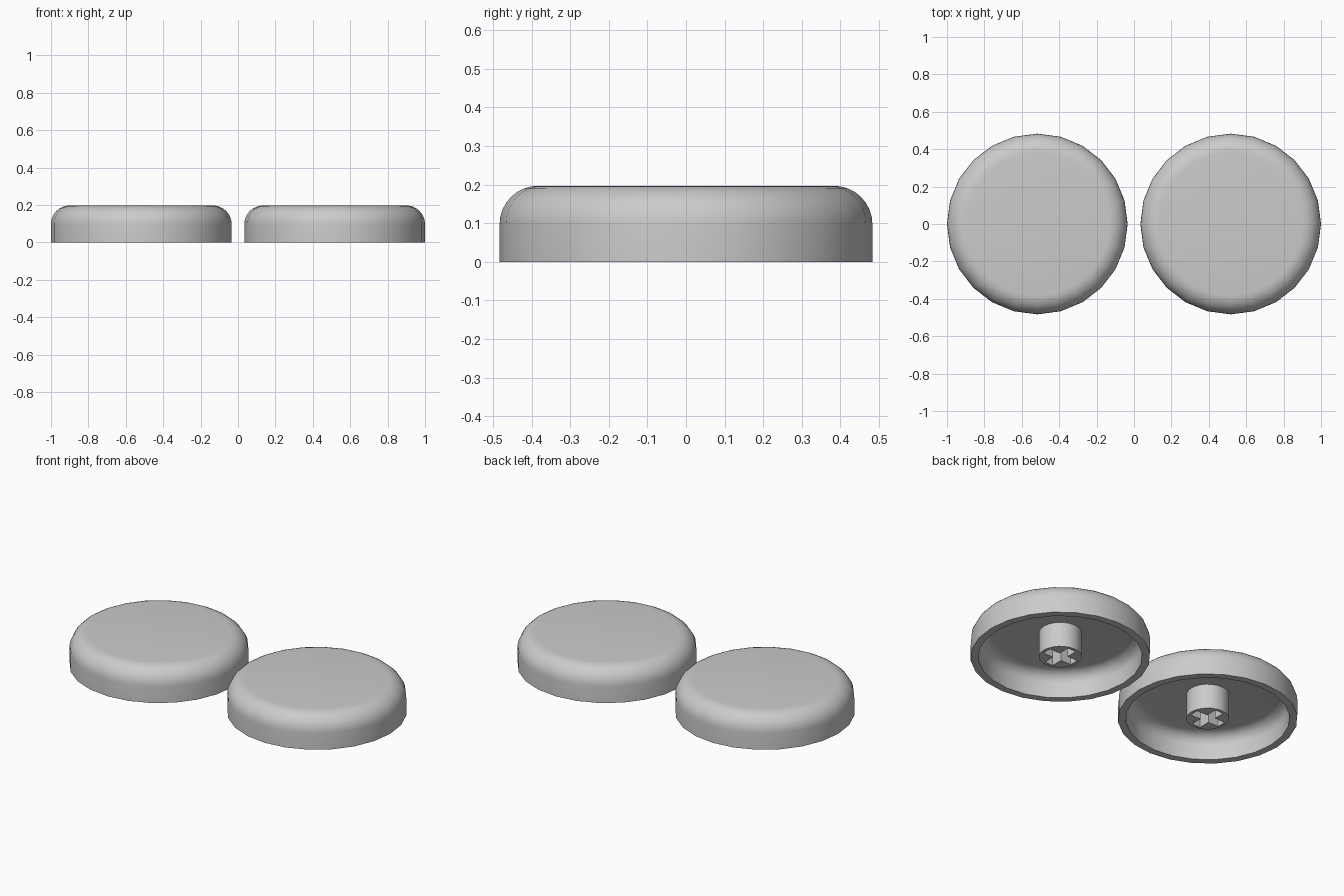
import bpy
import bmesh
from math import cos, sin, pi

if "Cube" in bpy.data.objects:
    bpy.data.objects.remove(bpy.data.objects["Cube"], do_unlink=True)

SIDES = 24
RADIUS, HEIGHT, FILLET = 0.483, 0.197, 0.1
INNER, CEILING, INNER_FILLET = 0.441, 0.148, 0.07
STEM, ARM, HALF_SLOT, SLOT_DEPTH = 0.115, 0.096, 0.027, 0.14
OFFSET = 1 - RADIUS

grey = bpy.data.materials.new("light grey plastic")
grey.use_nodes = True
grey.diffuse_color = (0.6, 0.6, 0.6, 1)
grey.node_tree.nodes["Principled BSDF"].inputs["Base Color"].default_value = (0.6, 0.6, 0.6, 1)


def circle(bm, r, z):
    return [bm.verts.new((r * cos(2 * pi * i / SIDES), r * sin(2 * pi * i / SIDES), z))
            for i in range(SIDES)]


def bridge(bm, a, b):
    n = len(a)
    for i in range(n):
        j = (i + 1) % n
        bm.faces.new((a[i], a[j], b[j], b[i]))


def fillet(r, top, size, steps):
    """Quarter round from the wall up to the flat, as (radius, height) points."""
    return [(r - size + size * cos(t * pi / 2 / steps),
             top - size + size * sin(t * pi / 2 / steps)) for t in range(steps + 1)]


def finish(bm, name, x):
    bmesh.ops.recalc_face_normals(bm, faces=bm.faces)
    mesh = bpy.data.meshes.new(name)
    bm.to_mesh(mesh)
    bm.free()
    mesh.materials.append(grey)
    obj = bpy.data.objects.new(name, mesh)
    obj.location.x = x
    bpy.context.collection.objects.link(obj)
    bpy.ops.object.select_all(action='DESELECT')
    obj.select_set(True)
    bpy.context.view_layer.objects.active = obj
    bpy.ops.object.shade_smooth_by_angle(angle=pi / 6)


def build_shell(name, x):
    # Hollow round cap: inner ceiling, inner wall, rim, outer wall, rounded top
    profile = fillet(INNER, CEILING, INNER_FILLET, 6)[::-1]
    profile += [(INNER, 0), (RADIUS, 0)]
    profile += fillet(RADIUS, HEIGHT, FILLET, 8)
    bm = bmesh.new()
    rings = [circle(bm, r, z) for r, z in profile]
    for a, b in zip(rings, rings[1:]):
        bridge(bm, a, b)
    bm.faces.new(rings[0])
    bm.faces.new(rings[-1])
    finish(bm, name, x)


def cross(bm, z):
    # Plus-shaped outline, three points per quarter turn
    points = []
    for k in range(4):
        c, s = round(cos(k * pi / 2)), round(sin(k * pi / 2))
        for px, py in ((ARM, -HALF_SLOT), (ARM, HALF_SLOT), (HALF_SLOT, HALF_SLOT)):
            points.append(bm.verts.new((px * c - py * s, px * s + py * c, z)))
    return points


def build_stem(name, x):
    # Round post with a cross-shaped socket in its lower end
    bm = bmesh.new()
    base, slot = circle(bm, STEM, 0), cross(bm, 0)
    edges = [bm.edges.new((loop[i - 1], loop[i]))
             for loop in (base, slot) for i in range(len(loop))]
    bmesh.ops.triangle_fill(bm, edges=edges, use_beauty=True)
    top, floor = circle(bm, STEM, CEILING), cross(bm, SLOT_DEPTH)
    bridge(bm, base, top)
    bridge(bm, slot, floor)
    bm.faces.new(top)
    bm.faces.new(floor)
    finish(bm, name, x)


for side, sign in (("left", 1), ("right", -1)):
    build_shell(side + "_cap_shell", sign * OFFSET)
    build_stem(side + "_cap_stem", sign * OFFSET)
